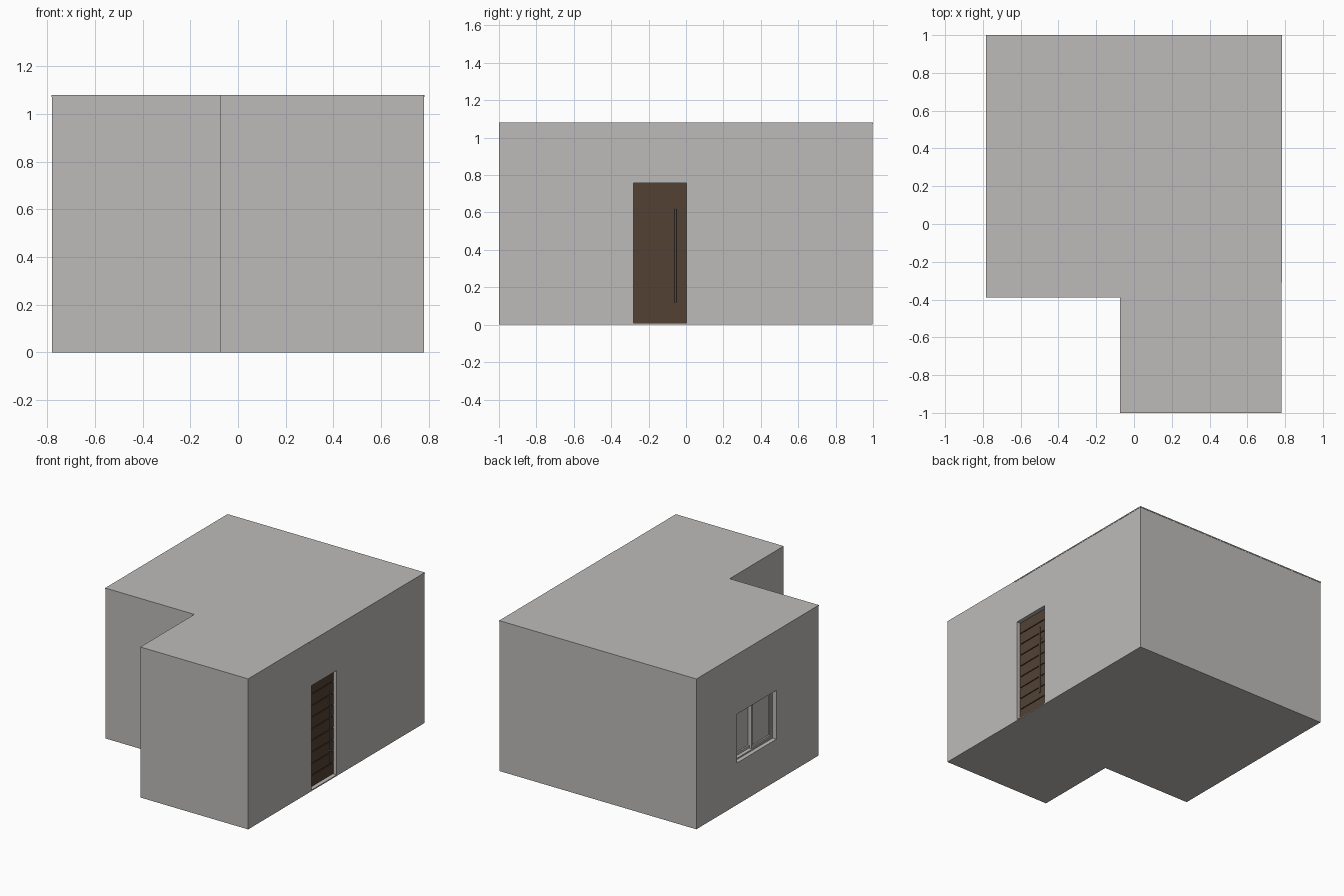
import bpy
import bmesh
from mathutils import Vector

if "Cube" in bpy.data.objects:
    bpy.data.objects.remove(bpy.data.objects["Cube"], do_unlink=True)


def material(name, rgb):
    m = bpy.data.materials.new(name)
    m.use_nodes = True
    m.diffuse_color = (*rgb, 1)
    m.node_tree.nodes["Principled BSDF"].inputs["Base Color"].default_value = (*rgb, 1)
    return m


PLASTER = material("warm_grey_plaster", (0.51, 0.50, 0.485))
WOOD = material("dark_brown_wood", (0.084, 0.053, 0.033))
METAL = material("brushed_metal", (0.25, 0.25, 0.25))


def finish(name, bm, mat):
    bmesh.ops.recalc_face_normals(bm, faces=bm.faces)
    mesh = bpy.data.meshes.new(name)
    bm.to_mesh(mesh)
    bm.free()
    mesh.materials.append(mat)
    ob = bpy.data.objects.new(name, mesh)
    bpy.context.collection.objects.link(ob)
    return ob


def prism(name, outline, z0, z1, mat):
    bm = bmesh.new()
    face = bm.faces.new([bm.verts.new((x, y, z0)) for x, y in outline])
    top = bmesh.ops.extrude_face_region(bm, geom=[face])["geom"]
    verts = [v for v in top if isinstance(v, bmesh.types.BMVert)]
    bmesh.ops.translate(bm, verts=verts, vec=(0, 0, z1 - z0))
    return finish(name, bm, mat)


def box(name, xs, ys, zs, mat):
    return prism(name, [(xs[0], ys[0]), (xs[1], ys[0]), (xs[1], ys[1]), (xs[0], ys[1])],
                 *zs, mat)


def rod(name, start, end, radius, mat):
    a, b = Vector(start), Vector(end)
    bm = bmesh.new()
    bmesh.ops.create_cone(bm, cap_ends=True, segments=16, radius1=radius,
                          radius2=radius, depth=(b - a).length)
    bm.transform((b - a).to_track_quat('Z', 'Y').to_matrix().to_4x4())
    bmesh.ops.translate(bm, verts=bm.verts, vec=(a + b) / 2)
    ob = finish(name, bm, mat)
    for p in ob.data.polygons:
        p.use_smooth = len(p.vertices) == 4
    return ob


def cut(target, name, xs, ys, zs):
    cutter = box(name, xs, ys, zs, PLASTER)
    cutter.hide_render = True
    cutter.hide_viewport = True
    cutter.display_type = 'WIRE'
    mod = target.modifiers.new(name, 'BOOLEAN')
    mod.operation = 'DIFFERENCE'
    mod.solver = 'EXACT'
    mod.object = cutter


# Main dimensions
X, LIP = 0.783, 0.002
WALL = X - LIP
NOTCH_X, NOTCH_Y, JOINT_Y = -0.075, -0.388, -0.31
EAVES, TOP = 1.072, 1.08

# L-shaped walls with door and window recesses
walls = prism("walls", [(-WALL, NOTCH_Y + LIP), (NOTCH_X, NOTCH_Y + LIP), (NOTCH_X, -1),
                        (WALL, -1), (WALL, 1 - LIP), (-WALL, 1 - LIP)], 0, EAVES, PLASTER)
DOOR_Y, DOOR_Z = (-0.28, 0.004), (0.008, 0.757)
WIN_Y, WIN_Z = (0.09, 0.535), (0.30, 0.65)
cut(walls, "door_opening_cutter", (WALL - 0.05, WALL + 0.1), DOOR_Y, DOOR_Z)
cut(walls, "window_opening_cutter", (-WALL - 0.1, -WALL + 0.09), WIN_Y, WIN_Z)

# Roof slab with a tiny overhang, level with the top of the front wing
prism("roof_slab", [(-X, NOTCH_Y), (NOTCH_X, NOTCH_Y), (NOTCH_X, JOINT_Y), (X, JOINT_Y),
                    (X, 1), (-X, 1)], EAVES, TOP, PLASTER)
box("front_wing_top", (NOTCH_X, WALL), (-1, JOINT_Y), (EAVES, TOP), PLASTER)

# Door of horizontal planks over a backing board
face_x = WALL - 0.026
box("door_backing", (face_x - 0.024, face_x - 0.006), DOOR_Y, DOOR_Z, WOOD)
planks = 9
pitch = (DOOR_Z[1] - DOOR_Z[0]) / planks
for i in range(planks):
    z = DOOR_Z[0] + i * pitch
    box(f"door_plank_{i + 1}", (face_x - 0.006, face_x), DOOR_Y,
        (z + 0.003, z + pitch - 0.003), WOOD)

# Long pull handle on two standoffs
handle_x, handle_y = face_x + 0.016, -0.056
rod("door_handle", (handle_x, handle_y, 0.12), (handle_x, handle_y, 0.62), 0.005, METAL)
for part, z in (("lower", 0.2), ("upper", 0.54)):
    rod(f"{part}_handle_standoff", (face_x - 0.002, handle_y, z),
        (handle_x, handle_y, z), 0.003, METAL)


def frame(name, x0, depth, ys, zs, w):
    """Four rails around a rectangle on the window wall."""
    xs = (x0, x0 + depth)
    for part, y, z in (("sill", ys, (zs[0], zs[0] + w)),
                       ("head", ys, (zs[1] - w, zs[1])),
                       ("front_stile", (ys[0], ys[0] + w), (zs[0] + w, zs[1] - w)),
                       ("back_stile", (ys[1] - w, ys[1]), (zs[0] + w, zs[1] - w))):
        box(f"{name}_{part}", xs, y, z, PLASTER)


# Sliding window: outer frame with two staggered sashes
win_x = -WALL + 0.03
frame("window_frame", win_x, 0.05, WIN_Y, WIN_Z, 0.01)
mid = sum(WIN_Y) / 2
inner_z = (WIN_Z[0] + 0.01, WIN_Z[1] - 0.01)
for name, x0, ys in (("outer_sash", win_x + 0.005, (WIN_Y[0] + 0.01, mid + 0.01)),
                     ("inner_sash", win_x + 0.025, (mid - 0.01, WIN_Y[1] - 0.01))):
    frame(name, x0, 0.018, ys, inner_z, 0.017)
    box(f"{name}_pane", (x0 + 0.011, x0 + 0.014), ys, inner_z, PLASTER)
